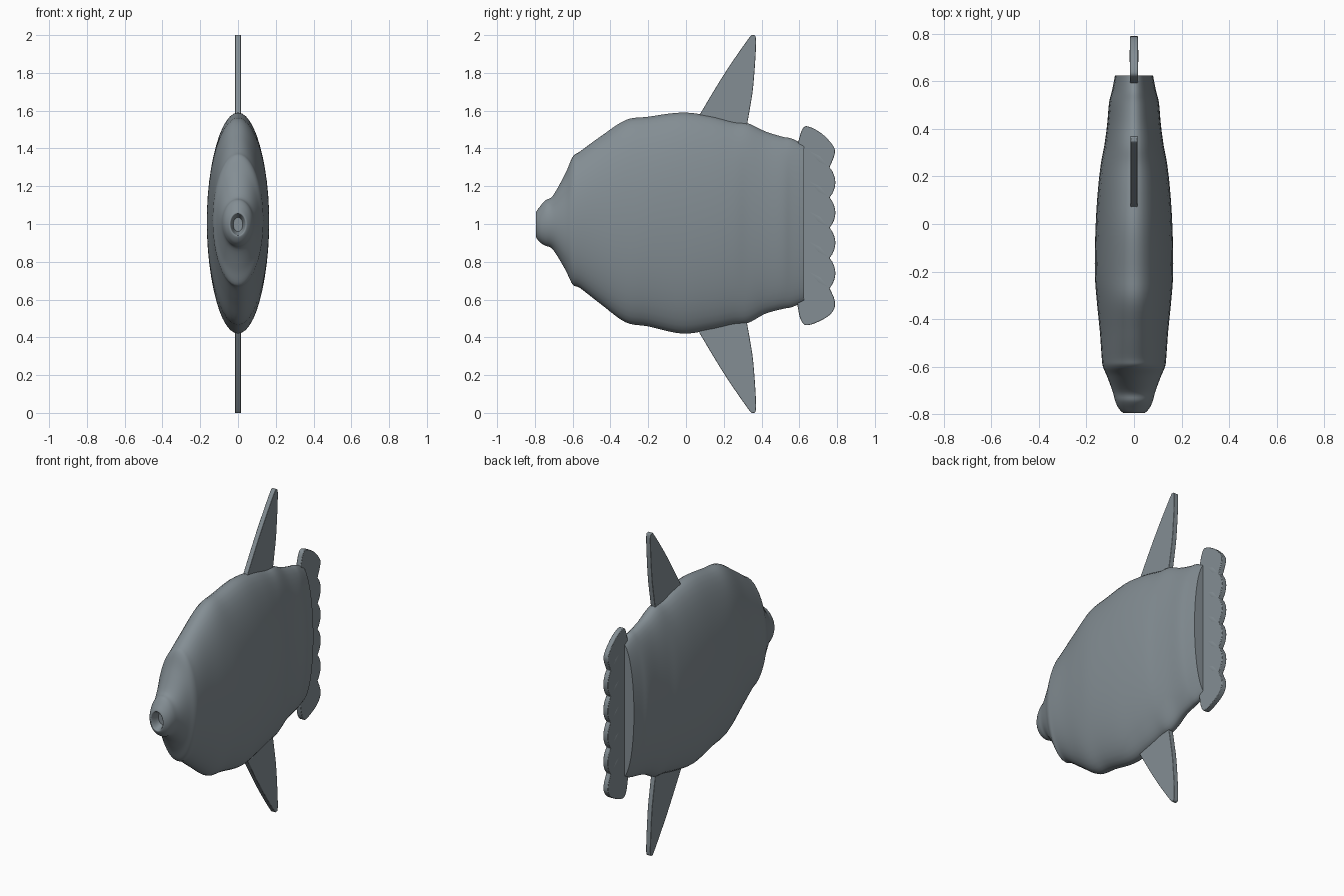
import bpy, bmesh, math
from mathutils import Vector

cube = bpy.data.objects.get("Cube")
if cube:
    bpy.data.objects.remove(cube, do_unlink=True)

# One slate grey skin
skin = bpy.data.materials.new("slate_grey_skin")
skin.use_nodes = True
grey = (0.23, 0.27, 0.295, 1)
skin.diffuse_color = grey
bsdf = next(n for n in skin.node_tree.nodes if n.type == "BSDF_PRINCIPLED")
bsdf.inputs["Base Color"].default_value = grey


def finish(name, bm, angle=40):
    bmesh.ops.recalc_face_normals(bm, faces=bm.faces)
    mesh = bpy.data.meshes.new(name)
    bm.to_mesh(mesh)
    bm.free()
    mesh.materials.append(skin)
    obj = bpy.data.objects.new(name, mesh)
    bpy.context.collection.objects.link(obj)
    bpy.ops.object.select_all(action="DESELECT")
    obj.select_set(True)
    bpy.context.view_layer.objects.active = obj
    bpy.ops.object.shade_smooth_by_angle(angle=math.radians(angle))
    return obj


def spline(points, steps, closed=False):
    """Smooth curve through points of any dimension."""
    pts = [Vector(p) for p in points]
    n = len(pts)
    get = (lambda i: pts[i % n]) if closed else (lambda i: pts[max(0, min(n - 1, i))])
    out = []
    for i in range(n if closed else n - 1):
        a, b, c, d = (get(i + k) for k in (-1, 0, 1, 2))
        for s in range(steps):
            t = s / steps
            out.append(b + (c - a) * t / 2 + (a * 2 - b * 5 + c * 4 - d) * t * t / 2
                       + (b * 3 - a - c * 3 + d) * t ** 3 / 2)
    if not closed:
        out.append(pts[-1])
    return out


def plate(name, outline, half):
    """Flat upright plate with an outline in y and z."""
    bm = bmesh.new()
    face = bm.faces.new([bm.verts.new((-half, y, z)) for y, z in outline])
    grown = bmesh.ops.extrude_face_region(bm, geom=[face])["geom"]
    verts = [v for v in grown if isinstance(v, bmesh.types.BMVert)]
    bmesh.ops.translate(bm, verts=verts, vec=(half * 2, 0, 0))
    obj = finish(name, bm)
    bevel = obj.modifiers.new("soft_edge", "BEVEL")
    bevel.width = 0.003
    bevel.segments = 2
    return obj


# Body: oval rings along y, given as (y, top, bottom, half width)
stations = [
    (-0.745, 1.035, 0.96, 0.025), (-0.78, 1.05, 0.945, 0.034),
    (-0.795, 1.06, 0.935, 0.044), (-0.775, 1.09, 0.905, 0.065),
    (-0.745, 1.125, 0.885, 0.079), (-0.705, 1.15, 0.865, 0.09),
    (-0.64, 1.265, 0.76, 0.114), (-0.6, 1.355, 0.68, 0.131),
    (-0.56, 1.385, 0.66, 0.136), (-0.45, 1.465, 0.575, 0.144),
    (-0.32, 1.55, 0.48, 0.157), (-0.2, 1.568, 0.458, 0.165),
    (-0.02, 1.59, 0.42, 0.162), (0.13, 1.572, 0.44, 0.153),
    (0.25, 1.542, 0.467, 0.14), (0.33, 1.532, 0.477, 0.125),
    (0.42, 1.49, 0.525, 0.113), (0.51, 1.462, 0.55, 0.105),
    (0.56, 1.452, 0.56, 0.093), (0.625, 1.42, 0.587, 0.08),
]
SIDES = 48
bm = bmesh.new()
rings = []
for y, top, bottom, wide in spline(stations, 5):
    ring = []
    for k in range(SIDES):
        a = math.tau * k / SIDES
        z = (top + bottom) / 2 + (top - bottom) / 2 * math.sin(a)
        ring.append(bm.verts.new((wide * math.cos(a), y, z)))
    rings.append(ring)
for r, q in zip(rings, rings[1:]):
    for k in range(SIDES):
        j = (k + 1) % SIDES
        bm.faces.new((r[k], r[j], q[j], q[k]))
bm.faces.new(rings[0])
bm.faces.new(rings[-1])
finish("body", bm, 50)

# Tall pointed fins, mirrored above and below the middle
fin = spline([(0.07, 1.575), (0.2, 1.79), (0.325, 1.973), (0.355, 2.0),
              (0.371, 1.965), (0.357, 1.74), (0.338, 1.61), (0.318, 1.5)], 6)
fin.append(Vector((0.08, 1.48)))
plate("dorsal_fin", fin, 0.015)
plate("anal_fin", [(y, 2 - z) for y, z in fin], 0.015)

# Tail: rounded ends joined by scalloped lobes
LOBES, TOP, PITCH = 4, 1.3, 0.16
tail = spline([(0.59, 1.42), (0.615, 1.5), (0.645, 1.517), (0.717, 1.48),
               (0.778, 1.415), (0.787, 1.37), (0.76, TOP)], 5)
for k in range(1, LOBES * 8):
    t = k / 8
    tail.append(Vector((0.76 + 0.031 * abs(math.sin(math.pi * t)) ** 0.8, TOP - PITCH * t)))
tail += spline([(0.76, TOP - LOBES * PITCH), (0.786, 0.6), (0.784, 0.55), (0.74, 0.503),
                (0.645, 0.464), (0.608, 0.492), (0.59, 0.57)], 5)
plate("tail_fin", tail, 0.016)

# Shallow pleats running down to the notches, on both sides
bm = bmesh.new()
for side in (-1, 1):
    for k in range(LOBES + 1):
        z = TOP - PITCH * k
        base = [(0.65, z + 0.09), (0.7, z + 0.03), (0.757, z), (0.71, z + 0.06)]
        verts = [bm.verts.new((side * 0.0155, *p)) for p in base]
        peak = bm.verts.new((side * 0.02, 0.71, z + 0.045))
        for a, b in zip(verts, verts[1:] + verts[:1]):
            bm.faces.new((a, b, peak))
finish("tail_pleats", bm)
